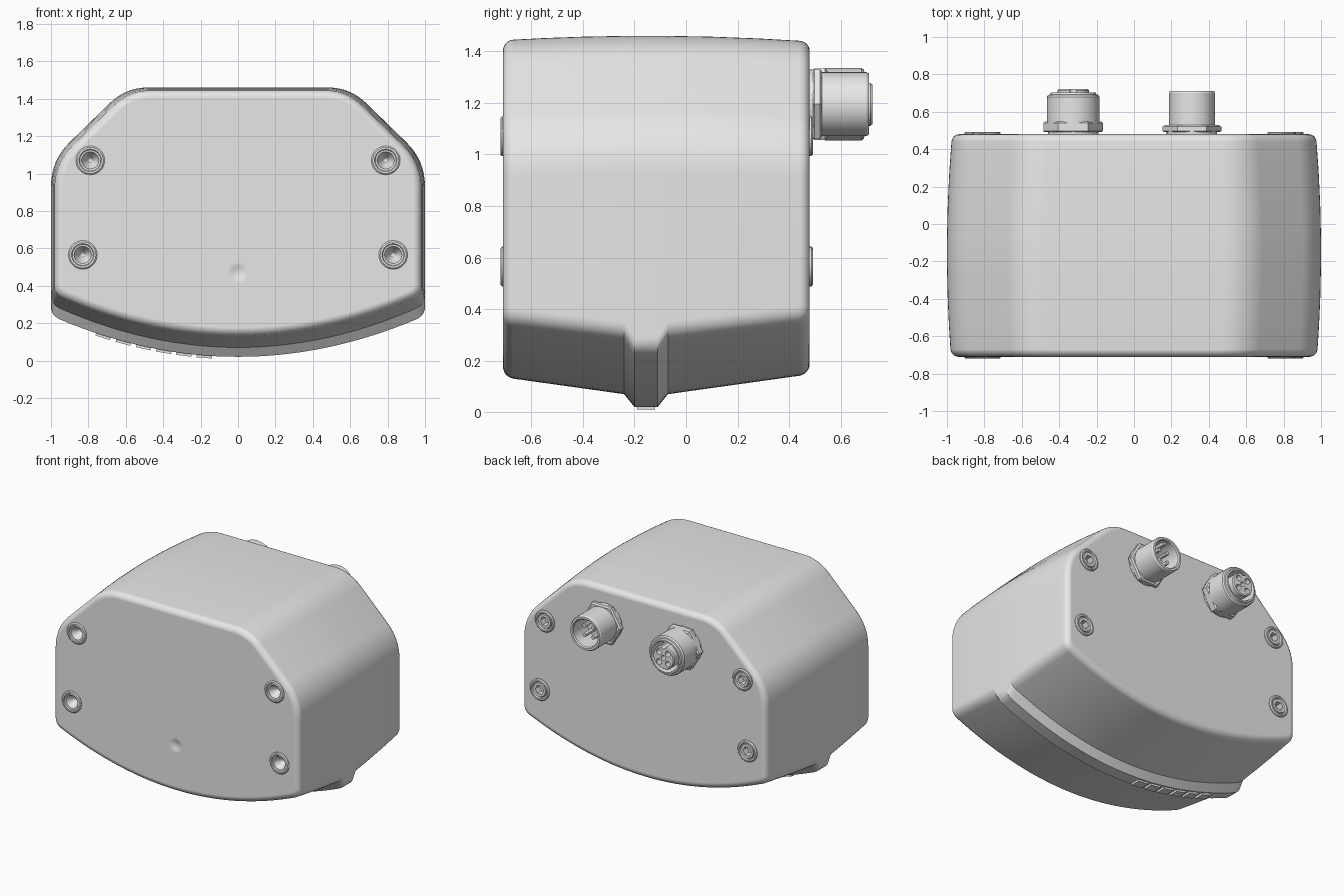
import bpy, bmesh
from math import sin, cos, pi, radians, atan
from mathutils import Vector, Matrix

old = bpy.data.objects.get("Cube")
if old:
    bpy.data.objects.remove(old, do_unlink=True)

grey = bpy.data.materials.new("light_grey")
grey.use_nodes = True
grey.diffuse_color = (0.8, 0.8, 0.8, 1)
grey.node_tree.nodes["Principled BSDF"].inputs["Base Color"].default_value = (0.8, 0.8, 0.8, 1)

FRONT, BACK, RIB = -0.71, 0.48, -0.155


def finish(bm, name):
    bmesh.ops.remove_doubles(bm, verts=bm.verts[:], dist=1e-5)
    bmesh.ops.recalc_face_normals(bm, faces=bm.faces[:])
    mesh = bpy.data.meshes.new(name)
    bm.to_mesh(mesh)
    bm.free()
    mesh.materials.append(grey)
    obj = bpy.data.objects.new(name, mesh)
    bpy.context.collection.objects.link(obj)
    return obj


def activate(obj):
    bpy.ops.object.select_all(action='DESELECT')
    obj.select_set(True)
    bpy.context.view_layer.objects.active = obj


def smooth(obj):
    activate(obj)
    bpy.ops.object.shade_smooth_by_angle(angle=radians(30))
    mod = obj.modifiers.new("even_normals", 'WEIGHTED_NORMAL')
    mod.keep_sharp = True
    return obj


def cut(obj, cutters):
    for cutter in cutters:
        mod = obj.modifiers.new("cut", 'BOOLEAN')
        mod.operation, mod.solver, mod.object = 'DIFFERENCE', 'EXACT', cutter
        activate(obj)
        bpy.ops.object.modifier_apply(modifier=mod.name)
        bpy.data.objects.remove(cutter, do_unlink=True)


def lathe(name, profile, x, y, z, side, seg=32):
    """Revolve a closed (radius, height) profile about the y axis; side is -1 front, 1 back."""
    bm = bmesh.new()
    rings = [[bm.verts.new((x + r * cos(2 * pi * k / seg), y + side * h, z + r * sin(2 * pi * k / seg)))
              for k in range(seg)] for r, h in profile]
    for i in range(len(profile)):
        j = (i + 1) % len(profile)
        if profile[i][0] == 0 and profile[j][0] == 0:
            continue
        for k in range(seg):
            n = (k + 1) % seg
            bm.faces.new((rings[i][k], rings[i][n], rings[j][n], rings[j][k]))
    return finish(bm, name)


def rod(name, r, low, high, x, y, z, side, seg=24):
    return lathe(name, [(0, low), (r, low), (r, high), (0, high)], x, y, z, side, seg)


# Housing cross-section: curved belly, straight sides, rounded shoulders
def corner(a, b, c, n=6):
    a, b, c = Vector(a), Vector(b), Vector(c)
    return [a * (1 - t) ** 2 + b * 2 * t * (1 - t) + c * t * t for t in [i / n for i in range(n + 1)]]


def outline(y, inset=0.0, rib=False):
    swell = 1 - min(1, abs(y + 0.15) / 0.6) ** 2
    w, top = 0.975 + 0.025 * swell, 1.44 + 0.02 * swell
    t = max(0, abs(y - RIB) - 0.085) / 0.5
    belly, edge = (0.02, 0.24) if rib else (0.07 + 0.07 * t, 0.30 + 0.06 * t)
    arc = [Vector((w * 0.95 * i / 16, belly + (edge - belly) * (0.95 * i / 16) ** 2)) for i in range(17)]
    low = corner(arc[-1], (w, edge), (w, edge + 0.05))
    bend = Vector((w, top - 0.39))
    peak = Vector((w - 0.4, top))
    slope = (peak - bend).normalized()
    mid = corner(bend - Vector((0, 0.14)), bend, bend + slope * 0.14, 8)
    high = corner(peak - slope * 0.12, peak, peak - Vector((0.12, 0)), 8)
    half = arc + low[1:] + mid + high
    pts = half + [Vector((-p.x, p.y)) for p in reversed(half[1:])]
    result = []
    for i, p in enumerate(pts):
        d = (pts[(i + 1) % len(pts)] - pts[i - 1]).normalized()
        result.append((p.x - d.y * inset, y, p.y + d.x * inset))
    return result


# Housing: loft through sections, with rounded ends and a raised belly rib
R = 0.04
fillet = [(R * (1 - cos(a)), R * (1 - sin(a))) for a in [radians(15 * k) for k in range(7)]]
sections = [outline(FRONT + d, i) for d, i in fillet]
sections += [outline(y) for y in (-0.55, -0.4, RIB - 0.085)]
sections += [outline(RIB - 0.045, rib=True), outline(RIB + 0.045, rib=True)]
sections += [outline(y) for y in (RIB + 0.085, 0.1, 0.28)]
sections += [outline(BACK - d, i) for d, i in reversed(fillet)]

bm = bmesh.new()
loops = [[bm.verts.new(p) for p in s] for s in sections]
for a, b in zip(loops, loops[1:]):
    for i in range(len(a)):
        j = (i + 1) % len(a)
        bm.faces.new((a[i], a[j], b[j], b[i]))
bm.faces.new(loops[0])
bm.faces.new(loops[-1])
housing = finish(bm, "housing")

# Screw holes and shallow front dimple
spots = [(s * x, z) for s in (-1, 1) for x, z in ((0.79, 1.07), (0.83, 0.565))]
holes = [rod("hole", 0.06, -0.1, 0.05, x, y, z, s) for x, z in spots for y, s in ((FRONT, -1), (BACK, 1))]
dimple = [(0, -0.012), (0.02, -0.01), (0.04, -0.004), (0.055, 0), (0.06, 0.02), (0, 0.02)]
cut(housing, holes + [lathe("dimple", dimple, 0, FRONT, 0.47, -1)])
smooth(housing)

# Front sleeves with conical recesses, back screws with hex sockets
sleeve = [(0, -0.06), (0.012, -0.055), (0.042, -0.012), (0.046, 0.002), (0.056, 0.004), (0.06, 0.01),
          (0.07, 0.01), (0.077, 0.004), (0.077, -0.004), (0.058, -0.004), (0.058, -0.08), (0, -0.08)]
screw = [(0, 0.008), (0.048, 0.008), (0.052, 0.002), (0.056, 0.002), (0.06, 0.013), (0.07, 0.013),
         (0.077, 0.006), (0.077, -0.004), (0.058, -0.004), (0.058, -0.08), (0, -0.08)]
for x, z in spots:
    smooth(lathe("front_sleeve", sleeve, x, FRONT, z, -1))
    head = lathe("back_screw", screw, x, BACK, z, 1)
    cut(head, [rod("socket", 0.034, -0.04, 0.05, x, BACK, z, 1, 6)])
    smooth(head)

# Indicator tabs along the rib
for i in range(6):
    x = -0.18 - 0.108 * i
    bm = bmesh.new()
    place = Matrix.Translation((x, RIB, 0.02 + 0.22 * x * x)) @ Matrix.Rotation(-atan(0.44 * x), 4, 'Y')
    bmesh.ops.create_cube(bm, size=1, matrix=place @ Matrix.Diagonal((0.082, 0.07, 0.026, 1)))
    finish(bm, "indicator_tab")

# Connector mounting nuts
CZ, MX, FX = 1.195, 0.31, -0.325
for x, r, top in ((MX, 0.157, 0.048), (FX, 0.16, 0.068)):
    rod("mount_washer", 0.135, -0.01, 0.016, x, BACK, CZ, 1, 40)
    nut = [(0, 0.012), (r - 0.006, 0.012), (r, 0.018), (r, top - 0.008), (r - 0.012, top), (0, top)]
    lathe("hex_nut", nut, x, BACK, CZ, 1, 6)

# Pin connector
shell = [(0, 0.07), (0.098, 0.07), (0.098, 0.222), (0.104, 0.23), (0.118, 0.23), (0.124, 0.22),
         (0.124, 0.02), (0, 0.02)]
smooth(lathe("pin_connector_shell", shell, MX, BACK, CZ, 1, 48))
for k in range(4):
    a = pi / 4 + k * pi / 2
    smooth(rod("contact_pin", 0.014, 0.06, 0.19, MX + 0.05 * cos(a), BACK, CZ + 0.05 * sin(a), 1, 12))
smooth(rod("pin_key", 0.016, 0.06, 0.2, MX, BACK, CZ + 0.095, 1, 12))

# Socket connector with a slotted insert
shell = [(0, 0.1), (0.105, 0.1), (0.105, 0.215), (0.11, 0.224), (0.12, 0.224), (0.124, 0.212),
         (0.134, 0.21), (0.141, 0.2), (0.141, 0.06), (0, 0.06)]
smooth(lathe("socket_connector_shell", shell, FX, BACK, CZ, 1, 48))
insert = lathe("socket_insert", [(0, 0.09), (0.084, 0.09), (0.084, 0.235), (0.078, 0.243), (0, 0.243)],
               FX, BACK, CZ, 1, 40)
cuts = [rod("hole", 0.018, 0.17, 0.3, FX, BACK, CZ, 1, 16),
        rod("notch", 0.02, 0.13, 0.3, FX, BACK, CZ + 0.085, 1, 16)]
for k in range(4):
    a = pi / 4 + k * pi / 2
    cuts.append(rod("hole", 0.02, 0.17, 0.3, FX + 0.05 * cos(a), BACK, CZ + 0.05 * sin(a), 1, 16))
cut(insert, cuts)
smooth(insert)
